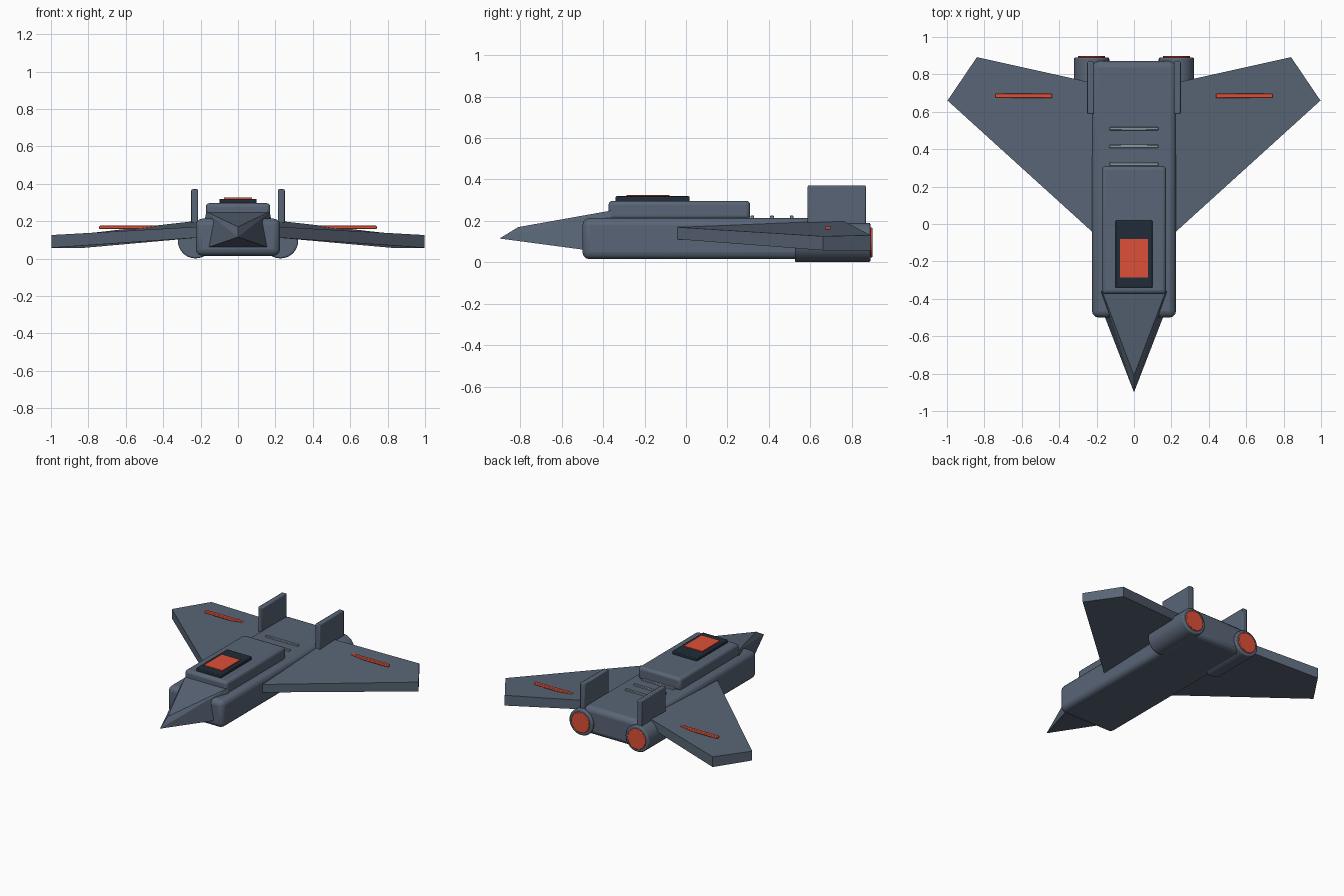
import bpy, bmesh
from math import radians, pi
from mathutils import Matrix

if "Cube" in bpy.data.objects:
    bpy.data.objects.remove(bpy.data.objects["Cube"])


def material(name, rgb):
    m = bpy.data.materials.new(name)
    m.diffuse_color = (*rgb, 1)
    m.use_nodes = True
    m.node_tree.nodes["Principled BSDF"].inputs["Base Color"].default_value = m.diffuse_color
    return m


HULL = material("hull_grey", (0.10, 0.13, 0.18))
GLASS = material("dark_glass", (0.015, 0.025, 0.04))
RED = material("glow_red", (0.73, 0.08, 0.04))
VENT = material("vent_grey", (0.24, 0.30, 0.35))


def finish(name, bm, mat, bevel=0, segments=3):
    bmesh.ops.recalc_face_normals(bm, faces=bm.faces)
    me = bpy.data.meshes.new(name)
    bm.to_mesh(me)
    bm.free()
    ob = bpy.data.objects.new(name, me)
    bpy.context.collection.objects.link(ob)
    me.materials.append(mat)
    if bevel:
        mod = ob.modifiers.new("bevel", 'BEVEL')
        mod.width, mod.segments = bevel, segments
        mod.limit_method, mod.angle_limit = 'ANGLE', radians(40)
        bpy.ops.object.select_all(action='DESELECT')
        ob.select_set(True)
        bpy.context.view_layer.objects.active = ob
        bpy.ops.object.shade_smooth_by_angle(angle=radians(35))
    return ob


def box(name, x, y, z, mat, bevel=0, segments=3):
    """Box from (min, max) ranges on each axis."""
    bm = bmesh.new()
    bmesh.ops.create_cube(bm, size=1)
    for v in bm.verts:
        v.co = [r[0] if c < 0 else r[1] for c, r in zip(v.co, (x, y, z))]
    return finish(name, bm, mat, bevel, segments)


def cylinder(name, x, z, r, y, mat, bevel):
    """Cylinder lying along y."""
    bm = bmesh.new()
    bmesh.ops.create_cone(bm, cap_ends=True, segments=32, radius1=r, radius2=r,
                          depth=y[1] - y[0])
    bmesh.ops.rotate(bm, verts=bm.verts, matrix=Matrix.Rotation(pi / 2, 3, 'X'))
    bmesh.ops.translate(bm, verts=bm.verts, vec=(x, (y[0] + y[1]) / 2, z))
    return finish(name, bm, mat, bevel, 2)


def hull(name, points, mat):
    bm = bmesh.new()
    vs = [bm.verts.new(p) for p in points]
    bmesh.ops.convex_hull(bm, input=vs)
    bmesh.ops.dissolve_limit(bm, angle_limit=radians(0.5), verts=bm.verts, edges=bm.edges)
    return finish(name, bm, mat)


# Body, raised spine and pointed nose
box("fuselage", (-.225, .225), (-.5, .872), (.015, .214), HULL, .035)
box("spine", (-.172, .172), (-.374, .31), (.205, .297), HULL, .02)
hull("nose", [(-.17, -.36, .25), (.17, -.36, .25), (-.209, -.36, .043), (.209, -.36, .043),
              (0, -.81, .17), (0, -.9, .115)], HULL)

# Cockpit window with red panel
box("canopy", (-.1, .1), (-.34, .018), (.29, .319), GLASS, .005, 2)
box("canopy_panel", (-.075, .075), (-.287, -.08), (.31, .326), RED)

# Deck vents
for i in range(3):
    y = .32 + i * .095
    box(f"vent_{i + 1}", (-.13, .13), (y - .009, y + .009), (.205, .226), VENT, .003, 1)

for side, s in (("left", -1), ("right", 1)):
    def span(a, b):
        return tuple(sorted((s * a, s * b)))

    # Wing: plan corner x, y with bottom and top height
    corners = [(.2, -.063, .113, .171), (.997, .66, .058, .126),
               (.84, .892, .056, .131), (.2, .75, .14, .204)]
    bm = bmesh.new()
    low = [bm.verts.new((s * x, y, z)) for x, y, z, _ in corners]
    top = [bm.verts.new((s * x, y, z)) for x, y, _, z in corners]
    bm.faces.new(low)
    bm.faces.new(top)
    for i in range(4):
        j = (i + 1) % 4
        bm.faces.new((low[i], low[j], top[j], top[i]))
    finish(f"wing_{side}", bm, HULL)

    # Red wing strip and upright tail fin
    box(f"wing_strip_{side}", span(.438, .742), (.673, .697), (.158, .176), RED, .004, 2)
    box(f"tail_fin_{side}", span(.213, .25), (.587, .868), (.17, .371), HULL, .006, 2)

    # Engine barrel and glowing exhaust
    cylinder(f"engine_{side}", s * .227, .096, .095, (.525, .89), HULL, .008)
    cylinder(f"exhaust_{side}", s * .227, .096, .073, (.87, .899), RED, .004)
